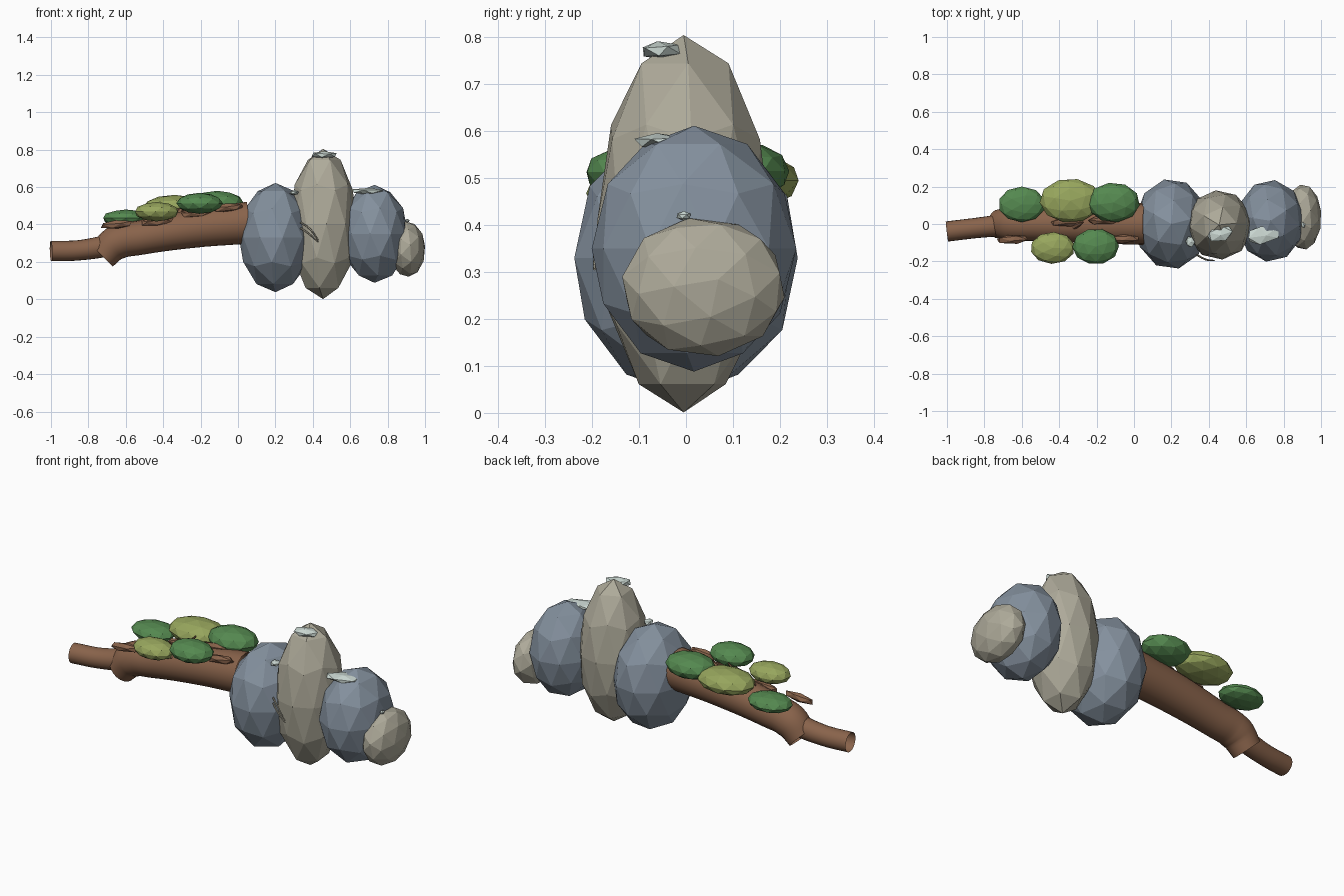
import bpy
import bmesh
from mathutils import Euler, Vector

if "Cube" in bpy.data.objects:
    bpy.data.objects.remove(bpy.data.objects["Cube"])


def colour(name, rgb):
    m = bpy.data.materials.new(name)
    m.diffuse_color = (*rgb, 1)
    m.use_nodes = True
    m.node_tree.nodes["Principled BSDF"].inputs["Base Color"].default_value = m.diffuse_color
    return m


SLATE = colour("slate_blue", (0.23, 0.28, 0.34))
SAND = colour("sand_stone", (0.42, 0.40, 0.32))
BARK = colour("bark_brown", (0.25, 0.125, 0.07))
GREEN = colour("leaf_green", (0.09, 0.25, 0.08))
LIME = colour("light_green", (0.31, 0.38, 0.11))
PALE = colour("pale_crystal", (0.60, 0.69, 0.65))


def add(name, bm, mat):
    me = bpy.data.meshes.new(name)
    bm.to_mesh(me)
    bm.free()
    ob = bpy.data.objects.new(name, me)
    bpy.context.collection.objects.link(ob)
    me.materials.append(mat)
    return ob


def blob(name, centre, half, mat, spin=(0, 0, 0), tilt=(0, 0, 0), detail=2):
    """Faceted ball: spin moves the facets, half sets the size, tilt leans it."""
    bm = bmesh.new()
    bmesh.ops.create_icosphere(bm, subdivisions=detail, radius=1)
    rot, lean = Euler(spin).to_matrix(), Euler(tilt).to_matrix()
    for v in bm.verts:
        v.co = rot @ v.co
    big = [max(abs(v.co[i]) for v in bm.verts) for i in range(3)]
    for v in bm.verts:
        p = Vector([v.co[i] / big[i] * half[i] for i in range(3)])
        v.co = lean @ p + Vector(centre)
    return add(name, bm, mat)


def tube(name, points, radii, mat, sides=20):
    """Open round tube along a smooth path with a radius at each point."""
    cu = bpy.data.curves.new(name, 'CURVE')
    cu.dimensions = '3D'
    cu.bevel_depth = 1
    cu.bevel_resolution = (sides - 4) // 2
    cu.resolution_u = 5
    sp = cu.splines.new('BEZIER')
    sp.bezier_points.add(len(points) - 1)
    for bp, p, r in zip(sp.bezier_points, points, radii):
        bp.co, bp.radius = p, r
        bp.handle_left_type = bp.handle_right_type = 'AUTO'
    ob = bpy.data.objects.new(name, cu)
    bpy.context.collection.objects.link(ob)
    bpy.ops.object.select_all(action='DESELECT')
    ob.select_set(True)
    bpy.context.view_layer.objects.active = ob
    bpy.ops.object.convert(target='MESH')
    ob = bpy.context.object
    ob.data.materials.clear()
    ob.data.materials.append(mat)
    bpy.ops.object.shade_smooth_by_angle()
    return ob


# Row of boulders
blob("first_boulder", (0.20, 0, 0.33), (0.195, 0.238, 0.292), SLATE, (0, 0, 0.2))
blob("tall_boulder", (0.455, -0.005, 0.403), (0.175, 0.185, 0.402), SAND, (0, 0, 0.1))
blob("third_boulder", (0.73, 0.017, 0.35), (0.178, 0.218, 0.262), SLATE, (0, 0, 0.5))
blob("end_boulder", (0.905, 0.037, 0.268), (0.095, 0.173, 0.147), SAND, (0.5, 0.3, 0.4))

# Main log with its slanted cut end, and the thin branch coming out of it
tube("log", [(-0.725, 0, 0.23), (-0.655, 0, 0.30), (-0.52, 0, 0.33),
             (-0.26, 0, 0.375), (0.06, 0, 0.41)],
     [0.078, 0.092, 0.092, 0.102, 0.112], BARK)
tube("thin_branch", [(-1.0, -0.04, 0.258), (-0.85, -0.022, 0.262), (-0.65, 0, 0.295)],
     [0.054, 0.054, 0.060], BARK)

# Leaf clumps along both sides of the log
leaves = [
    ((-0.60, 0.105, 0.435), (0.12, 0.095, 0.045), GREEN),
    ((-0.34, 0.125, 0.495), (0.165, 0.115, 0.063), LIME),
    ((-0.11, 0.115, 0.515), (0.14, 0.105, 0.065), GREEN),
    ((-0.435, -0.128, 0.468), (0.115, 0.085, 0.052), LIME),
    ((-0.205, -0.120, 0.513), (0.125, 0.092, 0.056), GREEN)]
for i, (c, h, m) in enumerate(leaves):
    blob(f"leaf_clump_{i + 1}", c, h, m, (0, 0, 0.4 * i))

# Bark flakes lying on the log
flakes = [(-0.65, -0.083, 0.400), (-0.43, -0.075, 0.415), (-0.22, -0.07, 0.46),
          (-0.06, -0.080, 0.490), (-0.36, 0.01, 0.465), (-0.16, 0.02, 0.495)]
for i, c in enumerate(flakes):
    blob(f"bark_flake_{i + 1}", c, (0.085, 0.022, 0.024), BARK,
         (0, 0, 0.3 * i), (0.3, -0.1, 0.04), 1)

# Small twig stub on top of the log
tube("twig_stub", [(-0.33, -0.02, 0.44), (-0.29, 0.0, 0.50), (-0.27, 0.01, 0.53)],
     [0.018, 0.01, 0.003], BARK, 6)

# Pale crystal chips on the boulders
chips = [
    ((0.46, -0.052, 0.772), (0.068, 0.042, 0.020)),
    ((0.695, -0.055, 0.578), (0.085, 0.048, 0.018)),
    ((0.30, -0.095, 0.570), (0.024, 0.03, 0.014)),
    ((0.905, -0.005, 0.420), (0.012, 0.015, 0.010))]
for i, (c, h) in enumerate(chips):
    blob(f"crystal_chip_{i + 1}", c, h, PALE, (0.2, 0, 0.5 * i), (0, 0, 0.25), 1)

# Dry strands in the gap beside the tall boulder
for i, z in enumerate((0.0, -0.03)):
    tube(f"dry_strand_{i + 1}", [(0.335, -0.165, 0.41 + z), (0.385, -0.19, 0.375 + z),
                                 (0.43, -0.195, 0.315 + z * 0.3)],
         [0.005, 0.005, 0.003], SAND, 6)
